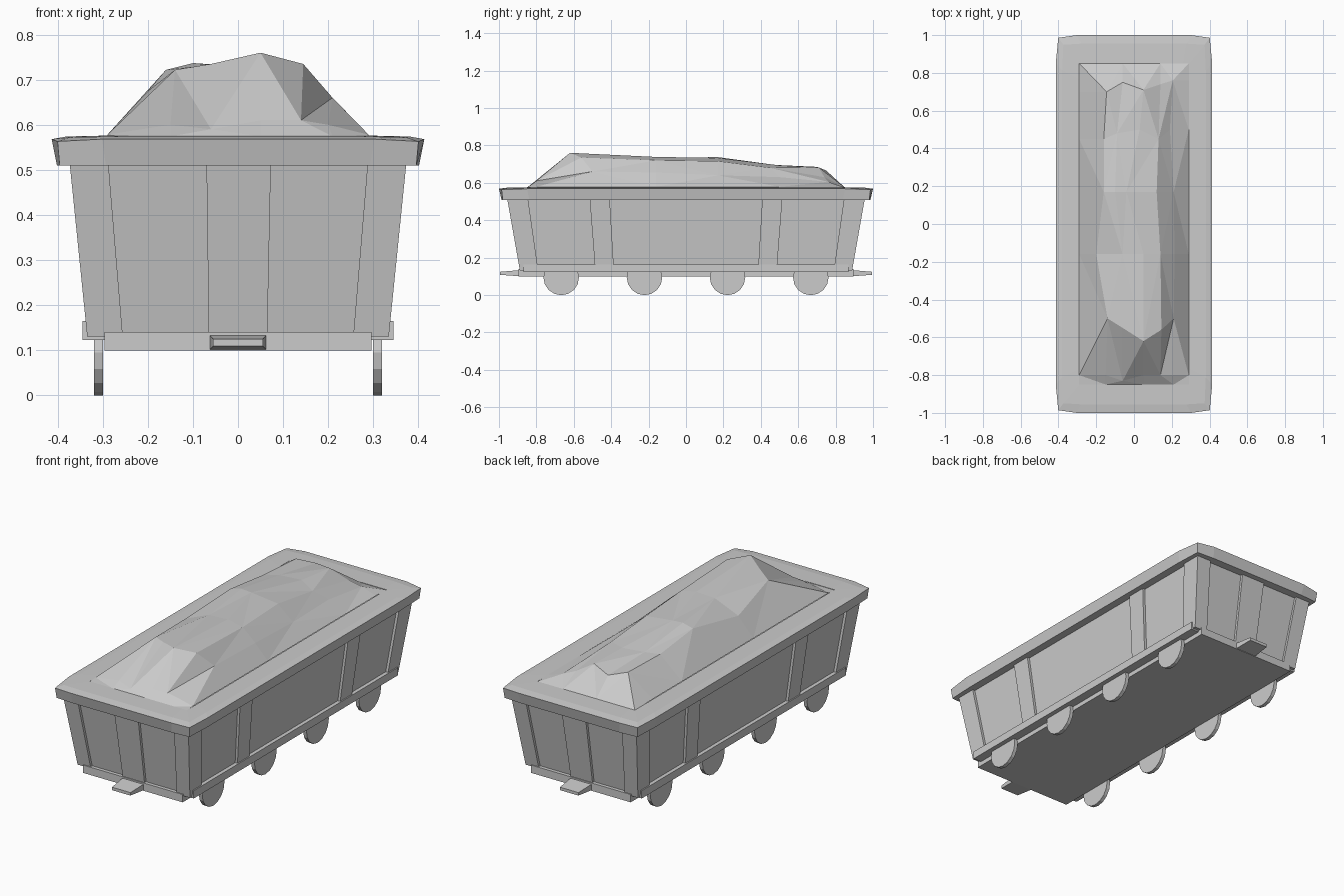
import bpy, math

if "Cube" in bpy.data.objects:
    bpy.data.objects.remove(bpy.data.objects["Cube"])


def mesh_object(name, verts, faces):
    mesh = bpy.data.meshes.new(name)
    mesh.from_pydata(verts, [], faces)
    mesh.update()
    obj = bpy.data.objects.new(name, mesh)
    bpy.context.collection.objects.link(obj)
    bpy.context.view_layer.objects.active = obj
    for o in bpy.context.selected_objects:
        o.select_set(False)
    obj.select_set(True)
    bpy.ops.object.mode_set(mode='EDIT')
    bpy.ops.mesh.select_all(action='SELECT')
    bpy.ops.mesh.normals_make_consistent(inside=False)
    bpy.ops.object.mode_set(mode='OBJECT')
    return obj


def loft(name, loops, capped=True):
    """Skin equal-length loops; either cap both ends or join last to first."""
    n = len(loops[0])
    verts = [v for loop in loops for v in loop]
    faces = []
    count = len(loops) - 1 if capped else len(loops)
    for k in range(count):
        a, b = k * n, (k + 1) % len(loops) * n
        faces += [(a + i, a + (i + 1) % n, b + (i + 1) % n, b + i) for i in range(n)]
    if capped:
        faces += [tuple(range(n))[::-1], tuple(range(len(verts) - n, len(verts)))]
    return mesh_object(name, verts, faces)


def rect(hx, hy, z):
    return [(-hx, -hy, z), (hx, -hy, z), (hx, hy, z), (-hx, hy, z)]


def box(name, x0, x1, y0, y1, z0, z1):
    return loft(name, [[(x0, y0, z), (x1, y0, z), (x1, y1, z), (x0, y1, z)] for z in (z0, z1)])


# Tapered tub walls
Z0, Z1 = 0.13, 0.515
DEPTH = 0.014
BX, TX, BY, TY = 0.335, 0.374, 0.888, 0.956
loft("tub", [rect(BX - DEPTH, BY - DEPTH, Z0), rect(TX - DEPTH, TY - DEPTH, Z1)])

# Raised posts on the long sides and ends: (bottom start, end, top start, end)
side_posts = [(-BY, -0.79, -TY, -0.845), (-0.485, -0.385, -0.515, -0.408),
              (0.385, 0.485, 0.408, 0.515), (0.79, BY, 0.845, TY)]
end_posts = [(-BX, -0.256, -TX, -0.288), (-0.065, 0.065, -0.07, 0.073),
             (0.256, BX, 0.288, TX)]


def post(name, b0, b1, t0, t1, bottom, top, place):
    loops = []
    for d in (0.02, 0):
        loops.append([place(u, w - d, z) for u, w, z in
                      ((b0, bottom, Z0), (b1, bottom, Z0), (t1, top, Z1), (t0, top, Z1))])
    loft(name, loops)


for s in (-1, 1):
    for p in side_posts:
        post("side_post", *p, BX, TX, lambda u, w, z: (s * w, u, z))
    for p in end_posts:
        post("end_post", *p, BY, TY, lambda u, w, z: (u, s * w, z))

    # Side sill
    box("side_sill", s * 0.28, s * 0.345, -0.87, 0.87, 0.122, 0.164)

    # Tapered coupler plate
    loft("coupler", [[(-a, s * y, z0), (a, s * y, z0), (a, s * y, z1), (-a, s * y, z1)]
                     for a, y, z0, z1 in ((0.065, 0.86, 0.098, 0.135),
                                          (0.055, 0.995, 0.108, 0.124))])

    # Thin wheels
    for y in (-0.667, -0.222, 0.222, 0.667):
        bpy.ops.mesh.primitive_cylinder_add(vertices=16, radius=0.095, depth=0.02,
                                            location=(s * 0.31, y, 0.094),
                                            rotation=(0, math.pi / 2, 0))
        bpy.context.object.name = "wheel"

# Floor plate
box("floor_plate", -0.297, 0.297, -0.895, 0.895, 0.098, 0.14)


# Top rim with clipped, slightly bowed outline
def outline(hx, hy, z, dx=0.013, dy=0.014, corner_drop=0.005):
    ix, iy, c = hx * 0.73, hy * 0.85, z - corner_drop
    cx, cy = hx - dx, hy - dy
    return [(-cx, -cy, c), (-ix, -hy, z), (ix, -hy, z), (cx, -cy, c),
            (hx, -iy, z), (hx, iy, z), (cx, cy, c), (ix, hy, z),
            (-ix, hy, z), (-cx, cy, c), (-hx, iy, z), (-hx, -iy, z)]


def opening(z, hx=0.29, hy=0.85):
    a, b = hx * 0.9, hy * 0.9
    return [(-hx, -hy, z), (-a, -hy, z), (a, -hy, z), (hx, -hy, z),
            (hx, -b, z), (hx, b, z), (hx, hy, z), (a, hy, z),
            (-a, hy, z), (-hx, hy, z), (-hx, b, z), (-hx, -b, z)]


loft("rim", [outline(0.402, 0.986, 0.509, 0.006, 0.006, 0), outline(0.414, 1.0, 0.568),
             outline(0.38, 0.955, 0.574, 0.006, 0.006, 0.002), opening(0.576), opening(0.509)],
     capped=False)

# Faceted heap of cargo: crest points of each cross row
crest = [
    [(-.15, -.80, .60), (-.06, -.83, .59), (.05, -.80, .61), (.14, -.80, .61), (.20, -.80, .60)],
    [(-.14, -.50, .722), (-.06, -.55, .735), (.05, -.62, .76), (.145, -.56, .735), (.21, -.50, .66)],
    [(-.20, -.16, .675), (-.06, -.16, .733), (.05, -.16, .738), (.14, -.16, .72), (.215, -.16, .655)],
    [(-.16, .17, .722), (-.10, .17, .737), (-.04, .17, .733), (.12, .17, .715), (.21, .17, .64)],
    [(-.16, .45, .69), (-.09, .48, .695), (.03, .50, .693), (.13, .45, .68), (.19, .50, .63)],
    [(-.145, .70, .685), (-.06, .75, .665), (.05, .71, .682), (.14, .74, .63), (.205, .76, .605)],
]
HEAP_Z = 0.574
xs = (-.29, -.15, -.06, .05, .14, .21, .29)
rows = [[(x, -.85, HEAP_Z) for x in xs]]
for r in crest:
    rows.append([(-.29, r[0][1], HEAP_Z + .004)] + r + [(.29, r[-1][1], HEAP_Z + .004)])
rows.append([(x, .85, HEAP_Z) for x in xs])
n = len(xs)
faces = []
for j in range(len(rows) - 1):
    for i in range(n - 1):
        a, b, c, d = j * n + i, j * n + i + 1, (j + 1) * n + i + 1, (j + 1) * n + i
        faces += [(a, b, c), (a, c, d)] if (i + j) % 2 else [(a, b, d), (b, c, d)]
mesh_object("cargo_heap", [v for r in rows for v in r], faces)
